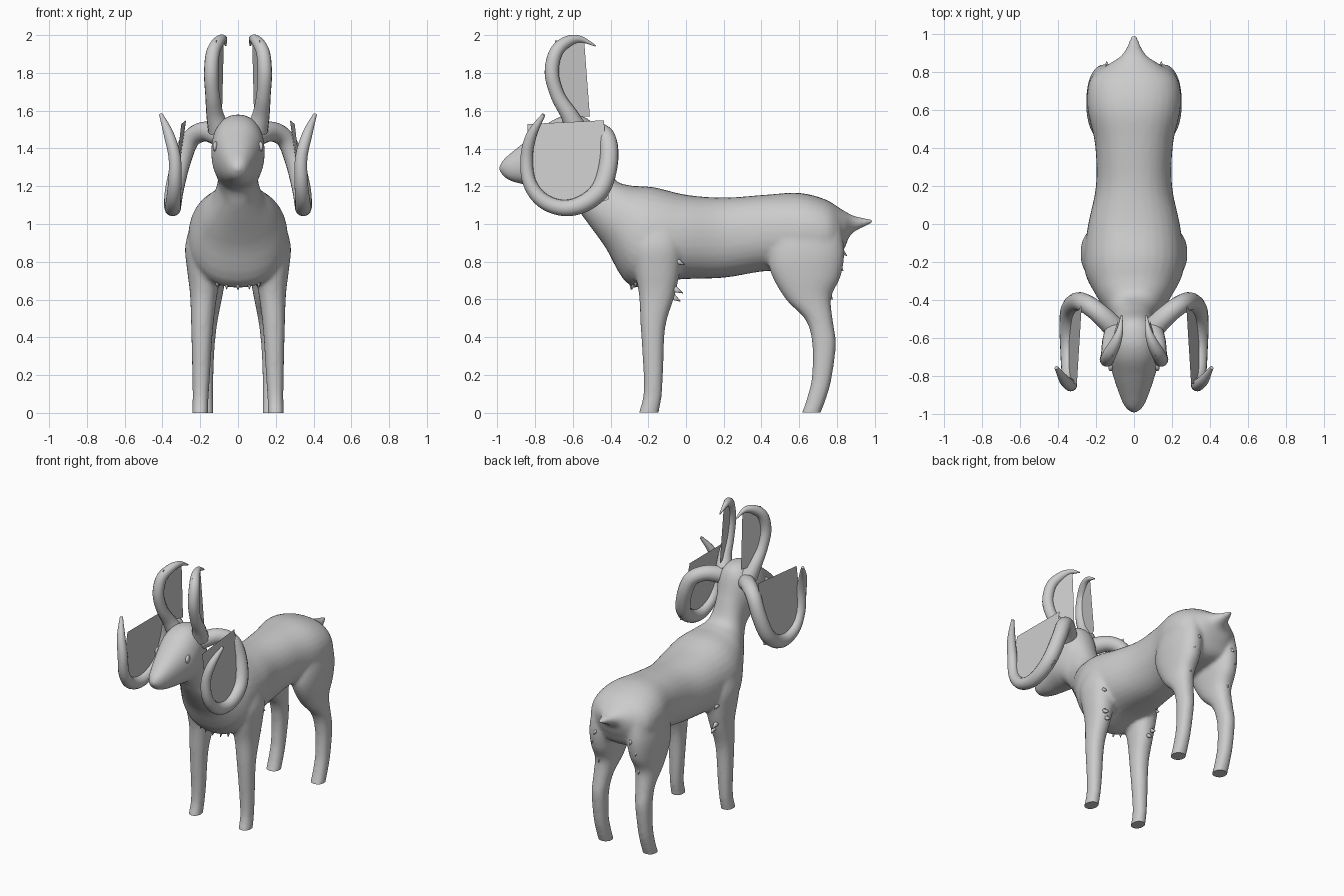
import bpy, bmesh, math
from mathutils import Vector


def smooth_rows(rows, n):
    """Catmull-Rom interpolation of equal-length tuples."""
    out = []
    for i in range(len(rows) - 1):
        a, b = rows[max(i - 1, 0)], rows[i]
        c, d = rows[i + 1], rows[min(i + 2, len(rows) - 1)]
        for k in range(n):
            t = k / n
            out.append([0.5 * (2 * q + (r - p) * t + (2 * p - 5 * q + 4 * r - s) * t * t
                               + (3 * q - p - 3 * r + s) * t ** 3)
                        for p, q, r, s in zip(a, b, c, d)])
    out.append(list(rows[-1]))
    return out


def loft(bm, rows, n=5, seg=32, power=0.9):
    """Rows: y,z of one edge, y,z of the opposite edge, centre x, half width."""
    rings = []
    for y1, z1, y2, z2, cx, w in smooth_rows(rows, n):
        ring = []
        for k in range(seg):
            a = 2 * math.pi * k / seg
            c = math.copysign(abs(math.cos(a)) ** power, math.cos(a))
            s = math.copysign(abs(math.sin(a)) ** power, math.sin(a))
            ring.append(bm.verts.new((cx + w * s, (y1 + y2) / 2 + (y1 - y2) / 2 * c,
                                      (z1 + z2) / 2 + (z1 - z2) / 2 * c)))
        rings.append(ring)
    for r, q in zip(rings, rings[1:]):
        for k in range(seg):
            j = (k + 1) % seg
            bm.faces.new((r[k], r[j], q[j], q[k]))
    bm.faces.new(rings[0][::-1])
    bm.faces.new(rings[-1])


def make_object(name, bm, smooth=True):
    bmesh.ops.recalc_face_normals(bm, faces=bm.faces)
    me = bpy.data.meshes.new(name)
    bm.to_mesh(me)
    bm.free()
    for p in me.polygons:
        p.use_smooth = smooth
    ob = bpy.data.objects.new(name, me)
    bpy.context.collection.objects.link(ob)
    return ob


# Head, neck, trunk and tail as one loft
bm = bmesh.new()
trunk = [(-0.995, 1.30, -0.99, 1.28, 0.012), (-0.965, 1.345, -0.945, 1.235, 0.05),
         (-0.90, 1.40, -0.86, 1.21, 0.082), (-0.80, 1.48, -0.76, 1.20, 0.115),
         (-0.70, 1.555, -0.69, 1.19, 0.138), (-0.60, 1.58, -0.65, 1.18, 0.14),
         (-0.50, 1.54, -0.62, 1.15, 0.125), (-0.44, 1.38, -0.59, 1.10, 0.105),
         (-0.38, 1.24, -0.54, 1.03, 0.13), (-0.30, 1.205, -0.43, 0.88, 0.20),
         (-0.17, 1.195, -0.29, 0.67, 0.262), (0.0, 1.155, -0.05, 0.705, 0.245),
         (0.2, 1.14, 0.2, 0.715, 0.20), (0.42, 1.155, 0.42, 0.75, 0.205),
         (0.60, 1.165, 0.62, 0.75, 0.245), (0.74, 1.13, 0.78, 0.78, 0.23),
         (0.83, 1.075, 0.84, 0.87, 0.14), (0.90, 1.04, 0.88, 0.95, 0.06),
         (0.995, 1.025, 0.99, 1.005, 0.012)]
loft(bm, [r[:4] + (0, r[4]) for r in trunk])

# Front and hind legs, both sides
front = [(-0.27, 1.0, -0.04, 1.0, 0.17, 0.08), (-0.29, 0.88, -0.02, 0.88, 0.18, 0.10),
         (-0.275, 0.76, -0.03, 0.76, 0.178, 0.092), (-0.25, 0.63, -0.06, 0.62, 0.182, 0.072),
         (-0.24, 0.45, -0.11, 0.45, 0.19, 0.058), (-0.225, 0.2, -0.122, 0.2, 0.195, 0.047),
         (-0.228, 0.08, -0.13, 0.08, 0.198, 0.042), (-0.25, 0, -0.145, 0, 0.20, 0.042),
         (-0.26, -0.05, -0.15, -0.05, 0.20, 0.042)]
hind = [(0.48, 1.0, 0.82, 1.0, 0.14, 0.09), (0.44, 0.85, 0.84, 0.85, 0.15, 0.10),
        (0.45, 0.74, 0.82, 0.72, 0.155, 0.092), (0.53, 0.60, 0.77, 0.61, 0.16, 0.075),
        (0.635, 0.49, 0.78, 0.48, 0.168, 0.06), (0.67, 0.36, 0.795, 0.36, 0.175, 0.052),
        (0.668, 0.19, 0.77, 0.17, 0.178, 0.047), (0.64, 0.07, 0.738, 0.06, 0.178, 0.047),
        (0.615, 0, 0.715, 0, 0.178, 0.048), (0.60, -0.05, 0.70, -0.05, 0.178, 0.048)]
for leg in (front, hind):
    for s in (1, -1):
        loft(bm, [r[:4] + (s * r[4], r[5]) for r in leg])
raw = make_object("body_rough", bm)
m = raw.modifiers.new("fuse", 'REMESH')
m.mode = 'VOXEL'
m.voxel_size = 0.012
m = raw.modifiers.new("soften", 'SMOOTH')
m.factor = 0.5
m.iterations = 7

# Take the fused body and cut the feet flat on the ground
dg = bpy.context.evaluated_depsgraph_get()
bm = bmesh.new()
bm.from_mesh(raw.evaluated_get(dg).to_mesh())
bpy.data.objects.remove(raw)
cut = bmesh.ops.bisect_plane(bm, geom=bm.verts[:] + bm.edges[:] + bm.faces[:],
                             plane_co=(0, 0, 0), plane_no=(0, 0, -1), clear_outer=True)
bmesh.ops.holes_fill(bm, edges=[e for e in bm.edges if e.is_boundary], sides=0)
body = make_object("body", bm)
bpy.context.view_layer.objects.active = body
body.select_set(True)
bpy.ops.object.shade_smooth_by_angle(angle=math.radians(50))

# Horn paths: x, y, z, radius
upper = [(0.10, -0.58, 1.50, 0.06), (0.122, -0.62, 1.58, 0.046), (0.135, -0.68, 1.68, 0.038),
         (0.142, -0.712, 1.80, 0.038), (0.132, -0.69, 1.91, 0.036), (0.10, -0.63, 1.967, 0.03),
         (0.075, -0.56, 1.98, 0.018), (0.065, -0.48, 1.945, 0.004)]
lower = [(0.08, -0.57, 1.46, 0.06), (0.17, -0.48, 1.49, 0.053), (0.25, -0.42, 1.45, 0.05),
         (0.30, -0.41, 1.33, 0.05), (0.335, -0.45, 1.19, 0.05), (0.345, -0.54, 1.11, 0.047),
         (0.345, -0.65, 1.085, 0.043), (0.342, -0.76, 1.125, 0.04), (0.335, -0.83, 1.22, 0.036),
         (0.335, -0.845, 1.35, 0.033), (0.365, -0.82, 1.47, 0.028), (0.408, -0.755, 1.58, 0.01)]
# Thin flat webs spanning each horn curl
webs = {"upper": [(0.115, -0.695, 1.972), (0.075, -0.54, 1.972), (0.085, -0.51, 1.57),
                  (0.12, -0.63, 1.57), (0.135, -0.71, 1.80)],
        "lower": [(0.30, -0.84, 1.53), (0.275, -0.435, 1.55), (0.335, -0.41, 1.13),
                  (0.345, -0.56, 1.08), (0.345, -0.74, 1.10), (0.338, -0.84, 1.22)]}
for name, path in (("upper", upper), ("lower", lower)):
    for s, side in ((1, "right"), (-1, "left")):
        cu = bpy.data.curves.new(f"{name}_horn_{side}", 'CURVE')
        cu.dimensions = '3D'
        cu.bevel_depth = 1
        cu.bevel_resolution = 5
        cu.use_fill_caps = True
        pts = smooth_rows(path, 6)
        sp = cu.splines.new('POLY')
        sp.points.add(len(pts) - 1)
        for p, (x, y, z, r) in zip(sp.points, pts):
            p.co = (s * x, y, z, 1)
            p.radius = r
        sp.use_smooth = True
        bpy.context.collection.objects.link(bpy.data.objects.new(cu.name, cu))
        bm = bmesh.new()
        bm.faces.new([bm.verts.new((s * x, y, z)) for x, y, z in webs[name]])
        make_object(f"{name}_horn_web_{side}", bm, False)


def tuft(bm, base, direction, r=0.022, length=0.06):
    """Small pointed lock of fur."""
    d = Vector(direction).normalized()
    rot = d.to_track_quat('Z', 'Y').to_matrix().to_4x4()
    rot.translation = Vector(base) + d * length / 2
    bmesh.ops.create_cone(bm, segments=8, radius1=r, radius2=0.001, depth=length,
                          cap_ends=True, matrix=rot)


# Fur tufts behind the elbows, on the thighs and on the chest
bm = bmesh.new()
tufts = [((0.21, -0.06, 0.86), (0.2, 1, -0.6)), ((0.22, -0.06, 0.81), (0.1, 1, -0.5)),
         ((0.20, -0.07, 0.66), (0, 1, -0.5)), ((0.18, -0.08, 0.62), (0, 1, -0.6)),
         ((0.14, 0.81, 0.87), (0.1, 1, -0.9)), ((0.17, 0.80, 0.80), (0.1, 0.7, -1)),
         ((0.16, 0.75, 0.65), (0, 0.5, -1)), ((0.06, -0.27, 0.71), (0, -0.3, -1)),
         ((0.11, -0.26, 0.72), (0, -0.2, -1))]
for (x, y, z), (a, b, c) in tufts:
    for s in (1, -1):
        tuft(bm, (s * x, y, z), (s * a, b, c))
tuft(bm, (0, -0.28, 0.71), (0, -0.2, -1), 0.03, 0.06)
make_object("fur_tufts", bm)

# Eyes
for s, side in ((1, "right"), (-1, "left")):
    bm = bmesh.new()
    bmesh.ops.create_uvsphere(bm, u_segments=16, v_segments=10, radius=1)
    eye = make_object(f"eye_{side}", bm)
    eye.scale = (0.014, 0.03, 0.026)
    eye.location = (s * 0.118, -0.745, 1.41)
    eye.rotation_euler = (0.4, 0, s * 0.3)
